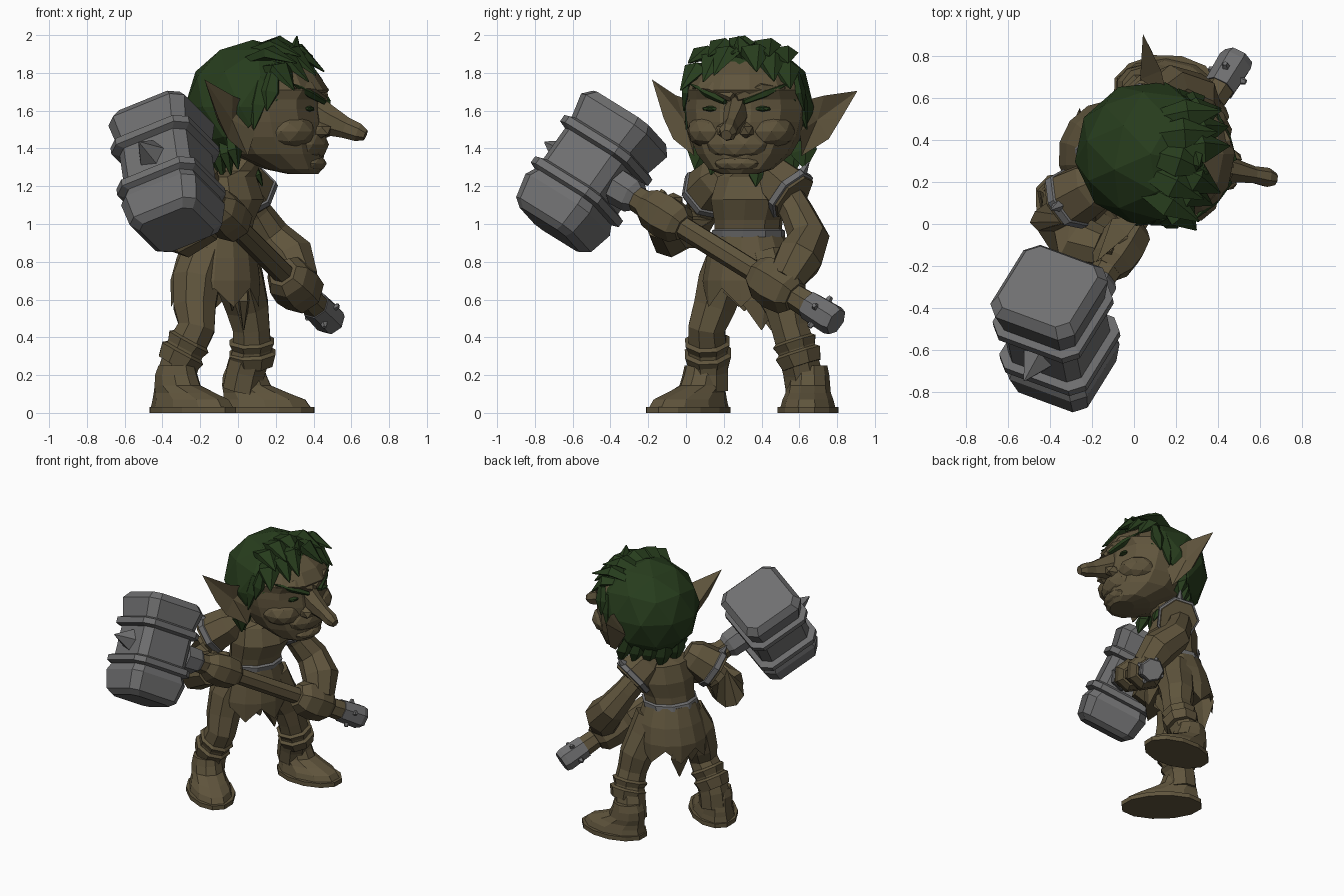
import bpy, bmesh, math, random
from mathutils import Vector, Matrix

if "Cube" in bpy.data.objects:
    bpy.data.objects.remove(bpy.data.objects["Cube"])
random.seed(4)
V = Vector
X, Y, Z = V((1, 0, 0)), V((0, 1, 0)), V((0, 0, 1))


def material(name, rgb):
    m = bpy.data.materials.new(name)
    m.diffuse_color = (*rgb, 1)
    m.use_nodes = True
    m.node_tree.nodes["Principled BSDF"].inputs["Base Color"].default_value = m.diffuse_color
    return m


BROWN = material("brown", (0.116, 0.090, 0.046))
GREEN = material("dark green", (0.020, 0.046, 0.012))
GREY = material("iron grey", (0.16, 0.16, 0.163))
I = Matrix.Identity(4)
# head turns slightly towards the hammer
HEAD = Matrix.Translation((0.05, 0.34, 0)) @ Matrix.Rotation(-0.2, 4, 'Z')
BLUNT = [(1, .74), (.74, 1), (-.74, 1), (-1, .74), (-1, -.74), (-.74, -1), (.74, -1), (1, -.74)]


def finish(bm, name, mat, M=I):
    bm.transform(M)
    bmesh.ops.recalc_face_normals(bm, faces=bm.faces)
    me = bpy.data.meshes.new(name)
    bm.to_mesh(me)
    bm.free()
    me.materials.append(mat)
    ob = bpy.data.objects.new(name, me)
    bpy.context.collection.objects.link(ob)
    return ob


def loft(name, rings, mat, n=8, axes=None, ref=Z, M=I, section=None):
    """Skin rings (point, ra, rb); axes fixes the ring plane, else follow the path."""
    bm = bmesh.new()
    pts = [V(r[0]) for r in rings]
    sec = section or [(math.cos(2 * math.pi * (i + .5) / n), math.sin(2 * math.pi * (i + .5) / n)) for i in range(n)]
    loops = []
    for i, r in enumerate(rings):
        if axes:
            u, v = axes
        else:
            t = (pts[min(i + 1, len(pts) - 1)] - pts[max(i - 1, 0)]).normalized()
            u = t.cross(ref).normalized()
            v = t.cross(u)
        ra, rb = r[1], r[-1]
        loops.append([bm.verts.new(pts[i] + u * a * ra + v * b * rb) for a, b in sec])
    k = len(sec)
    for a, b in zip(loops, loops[1:]):
        for j in range(k):
            bm.faces.new((a[j], a[(j + 1) % k], b[(j + 1) % k], b[j]))
    bm.faces.new(loops[0])
    bm.faces.new(loops[-1])
    return finish(bm, name, mat, M)


def stack(name, rows, mat, n=10, yaw=0, M=I):
    """Horizontal rings (z, cx, cy, rx, ry)."""
    ax = (V((math.cos(yaw), math.sin(yaw), 0)), V((-math.sin(yaw), math.cos(yaw), 0)))
    return loft(name, [((x, y, z), rx, ry) for z, x, y, rx, ry in rows], mat, n, ax, M=M)


def tuft(name, a, b, w, mat=GREEN, M=HEAD, lift=0.03, ref=Z, flat=0.5):
    """Curved tapering lock from a to b."""
    a, b = V(a), V(b)
    mid = a.lerp(b, .5) + V((0, 0, lift))
    loft(name, [(a, w * .6, w * .6 * flat), (mid, w, w * flat), (b, .004, .004)], mat, 5, ref=ref, M=M)


def ball(name, p, s, mat, M=I, sub=1):
    bm = bmesh.new()
    bmesh.ops.create_icosphere(bm, subdivisions=sub, radius=1)
    return finish(bm, name, mat, M @ Matrix.Translation(p) @ Matrix.Diagonal((*s, 1)))


# --- head and face ---
stack("head", [(1.265, .30, 0, .08, .10), (1.29, .25, 0, .15, .17), (1.37, .16, 0, .25, .25),
               (1.46, .125, 0, .285, .295), (1.54, .11, 0, .30, .315), (1.61, .10, 0, .30, .325),
               (1.66, .10, 0, .30, .32), (1.71, .12, 0, .315, .315), (1.79, .11, 0, .27, .27),
               (1.86, .08, 0, .20, .20)], BROWN, 12, M=HEAD)
loft("nose", [((.34, 0, 1.60), .07, .10), ((.43, 0, 1.55), .06, .085), ((.53, 0, 1.51), .042, .058),
              ((.60, 0, 1.485), .048, .05), ((.638, 0, 1.47), .03, .03)], BROWN, 7, M=HEAD)
ball("muzzle", (.31, 0, 1.42), (.125, .18, .10), BROWN, HEAD, 2)
ball("chin", (.335, 0, 1.32), (.09, .13, .05), BROWN, HEAD, 2)
for s in (-1, 1):
    ball("nostril", (.40, s * .06, 1.495), (.07, .045, .045), BROWN, HEAD)
    ball("cheek", (.24, s * .15, 1.49), (.155, .14, .10), BROWN, HEAD, 2)
    ball("eye", (.365, s * .14, 1.61), (.025, .05, .016), GREEN, HEAD)
    tuft("eyebrow", (.425, s * .05, 1.645), (.30, s * .26, 1.74), .03, lift=.0, flat=.8)
    tuft("brow_ridge", (.41, s * .01, 1.67), (.30, s * .25, 1.72), .045, BROWN, lift=.02, flat=.9)
    # cupped pointed ear
    bm = bmesh.new()
    rim = [bm.verts.new((x, s * y, z)) for x, y, z in
           ((.05, .29, 1.65), (.0, .40, 1.68), (-.12, .555, 1.735 - s * .03), (-.06, .48, 1.56),
            (-.02, .42, 1.45), (.06, .29, 1.36), (.10, .29, 1.49))]
    inner, outer = bm.verts.new((-.01, s * .36, 1.55)), bm.verts.new((-.09, s * .34, 1.54))
    for a, b in zip(rim, rim[1:] + rim[:1]):
        bm.faces.new((a, b, inner))
        bm.faces.new((b, a, outer))
    finish(bm, "ear", BROWN, HEAD)
    # side hair
    for x, z, l in ((.20, 1.80, .20), (.13, 1.76, .26), (.05, 1.70, .16)):
        tuft("sideburn", (x, s * .29, z), (x - .03, s * .325, z - l), .055, lift=0, ref=Y)
    for i in range(4):
        x, y = -.04 - i * .055, s * (.29 - i * .075)
        tuft("nape_lock", (x, y * .9, 1.47), (x + .05, y * 1.03, 1.29 - .03 * i), .08, lift=0, ref=X)

# --- hair cap, cut along the hairline ---
bm = bmesh.new()
bmesh.ops.create_icosphere(bm, subdivisions=2, radius=1)
bmesh.ops.transform(bm, matrix=Matrix.Translation((.03, 0, 1.62)) @ Matrix.Diagonal((.365, .35, .355, 1)), verts=bm.verts)
bmesh.ops.bisect_plane(bm, geom=bm.verts[:] + bm.edges[:] + bm.faces[:], plane_co=(.36, 0, 1.79),
                       plane_no=(-.69, 0, .72), clear_inner=True)
bmesh.ops.holes_fill(bm, edges=[e for e in bm.edges if e.is_boundary])
finish(bm, "hair", GREEN, HEAD)
for i in range(6):
    y = -.25 + i * .1
    d = 1 - (y / .42) ** 2
    tuft("fringe", (.14, y * .75, 1.64 + .28 * d), (.17 + .225 * d, y * 1.1 + random.uniform(-.07, .07),
         1.60 + .19 * d + random.uniform(-.02, .03)), .085, lift=.055)
for i in range(5):
    y = -.2 + i * .1
    d = 1 - (y / .42) ** 2
    tuft("crown_lock", (.02, y * .8, 1.66 + .26 * d), (.32, y * 1.15 + random.uniform(-.06, .06),
         1.69 + .21 * d), .08, lift=.05)
tuft("upright_lock", (.24, .03, 1.86), (.27, -.01, 1.995), .06, lift=0, ref=X)

# --- torso, belt and ragged skirt ---
stack("torso", [(1.36, .06, .35, .09, .10), (1.28, .0, .35, .10, .12), (1.25, -.05, .35, .14, .20),
                (1.13, -.05, .34, .185, .22), (1.02, -.08, .33, .165, .19), (.92, -.10, .33, .165, .18)], BROWN, 10, -.5)
stack("belt", [(.975, -.09, .33, .165, .18), (.965, -.09, .33, .183, .2), (.93, -.1, .33, .183, .2)], GREY, 10, -.5)
skirt = stack("skirt", [(.95, -.10, .33, .175, .19), (.82, -.11, .34, .215, .235), (.70, -.12, .34, .24, .255),
                        (.61, -.12, .34, .235, .25)], BROWN, 14, -.45)
for i, v in enumerate(skirt.data.vertices[-14:]):
    v.co.z += .05 if i % 2 else -.05
for p in ((.03, .37), (-.03, .28), (-.26, .42), (-.30, .33)):
    tuft("skirt_flap", (p[0], p[1], .76), (p[0], p[1] + .03, .44 + .1 * (p[1] < .35)), .12, BROWN, I, 0, X, .3)
tuft("neck_lock", (.08, .37, 1.32), (.13, .37, 1.20), .045, GREEN, I, 0, X)

# --- legs, cuffs and boots ---
LEGS = {
    "right": ([(-.17, .24, .84), (-.22, .19, .70), (-.23, .15, .56), (-.22, .11, .45), (-.28, .115, .34),
               (-.32, .12, .22), (-.33, .12, .12)], (-.24, .012), -.76, .285),
    "left": ([(-.02, .42, .84), (.01, .46, .70), (.05, .53, .56), (.07, .55, .45), (.075, .585, .34),
              (.04, .615, .22), (.02, .63, .12)], (.155, .645), -.03, .258)}
for side, (path, c, yaw, half) in LEGS.items():
    loft(side + "_leg", list(zip(path, (.13, .135, .12, .105, .11, .11, .11))), BROWN, 8, ref=X)
    k = [V(p) for p in path]
    for lo, hi, r in ((.45, -.05, .127), (-.1, -.8, .132)):
        loft(side + "_shin_cuff", [(k[4].lerp(k[3], hi), r - .02), (k[4].lerp(k[3], lo - .12), r),
                                   (k[4].lerp(k[3], lo), r - .02)], BROWN, 8, ref=X)
    F = Matrix.Translation((*c, 0)) @ Matrix.Rotation(yaw, 4, 'Z')
    stack(side + "_sole", [(0, 0, 0, half, .165), (.032, 0, 0, half, .165)], BROWN, 12, M=F)
    stack(side + "_boot", [(.03, -.005, 0, half * .95, .145), (.07, -.015, 0, half * .88, .135),
                           (.105, -.06, 0, half * .70, .12), (.145, -.11, 0, .135, .115),
                           (.20, -.12, 0, .12, .11), (.25, -.115, 0, .10, .10)], BROWN, 10, M=F)

# --- war hammer ---
def on_handle(y):
    return V((-.18 + (y + .3) * .62, y, 1.16 - (y + .3) * .62))


H = (on_handle(-1) - on_handle(0)).normalized()
A = V((-.165, .495, .853))
A = (A - H * A.dot(H)).normalized()
S = A.cross(H)
C = V((-.37, -.50, 1.28))
loft("hammer_head", [(C + A * t, r) for t, r in
     ((-.385, .16), (-.35, .20), (-.22, .225), (-.17, .205), (-.155, .235), (-.115, .235), (-.10, .20),
      (.10, .20), (.115, .235), (.155, .235), (.17, .205), (.30, .23), (.35, .195))],
     GREY, axes=(S, H), section=BLUNT)
loft("hammer_spike", [(C + H * .19, .085), (C + H * .33, .004)], GREY, 5, ref=A)
loft("handle", [(on_handle(y), r) for y, r in ((-.42, .06), (-.2, .075), (-.12, .06), (.4, .06), (.68, .075))], BROWN, 7)
loft("handle_collar", [(on_handle(y), r) for y, r in ((-.36, .10), (-.28, .095), (-.255, .07))], GREY, 7)
loft("handle_cap", [(on_handle(y), r) for y, r in ((.65, .08), (.77, .086), (.795, .075))], GREY, 7)
for d in (A, -A, S, -S):
    p = on_handle(.71)
    loft("cap_stud", [(p + d * .07, .022), (p + d * .10, .012)], GREY, 5, ref=H)
p = on_handle(-.18)
loft("handle_peg", [(p + A * .04, .03), (p + A * .11, .02)], BROWN, 5, ref=H)

# --- arms, hands and shoulder plates ---
ARMS = {
    "right": ([(-.22, .17, 1.21), (-.33, .09, 1.08), (-.39, .03, .96), (-.29, -.08, .95), (-.15, -.12, 1.01)],
              -.12, (-.15, .21, 1.28), (-.34, .10, 1.14), .115),
    "left": ([(.0, .50, 1.21), (.09, .59, 1.06), (.17, .65, .93), (.28, .60, .82), (.33, .52, .70)],
             .47, (-.01, .42, 1.28), (.08, .575, 1.14), .13)}
for side, (path, hy, a, b, hr) in ARMS.items():
    loft(side + "_arm", list(zip(path, (.085, .09, .11, .13, .10))), BROWN, 8, ref=V((.2, 1, .5)))
    loft(side + "_hand", [(on_handle(hy + t), hr * k) for t, k in
                          ((-.10, .65), (-.06, .95), (.01, 1.05), (.08, .95), (.11, .65))], BROWN, 7)
    ball(side + "_thumb", on_handle(hy) + A * .09, (.06, .06, .045), BROWN)
    a, b = V(a), V(b)
    loft(side + "_shoulder_plate", [(a, .08), (a.lerp(b, .25), .125), (a.lerp(b, .8), .145), (b, .135)], BROWN, 7)
    loft(side + "_plate_trim", [(a.lerp(b, .74), .135), (a.lerp(b, .78), .154), (a.lerp(b, .92), .152),
                                (a.lerp(b, .95), .13)], GREY, 7)
    out = (b - a).normalized().cross(Z).cross(b - a).normalized()
    q = a.lerp(b, .8) + out * .13
    loft(side + "_plate_spike", [(q, .03), (q + out * .07, .004)], GREY, 5, ref=Y)
